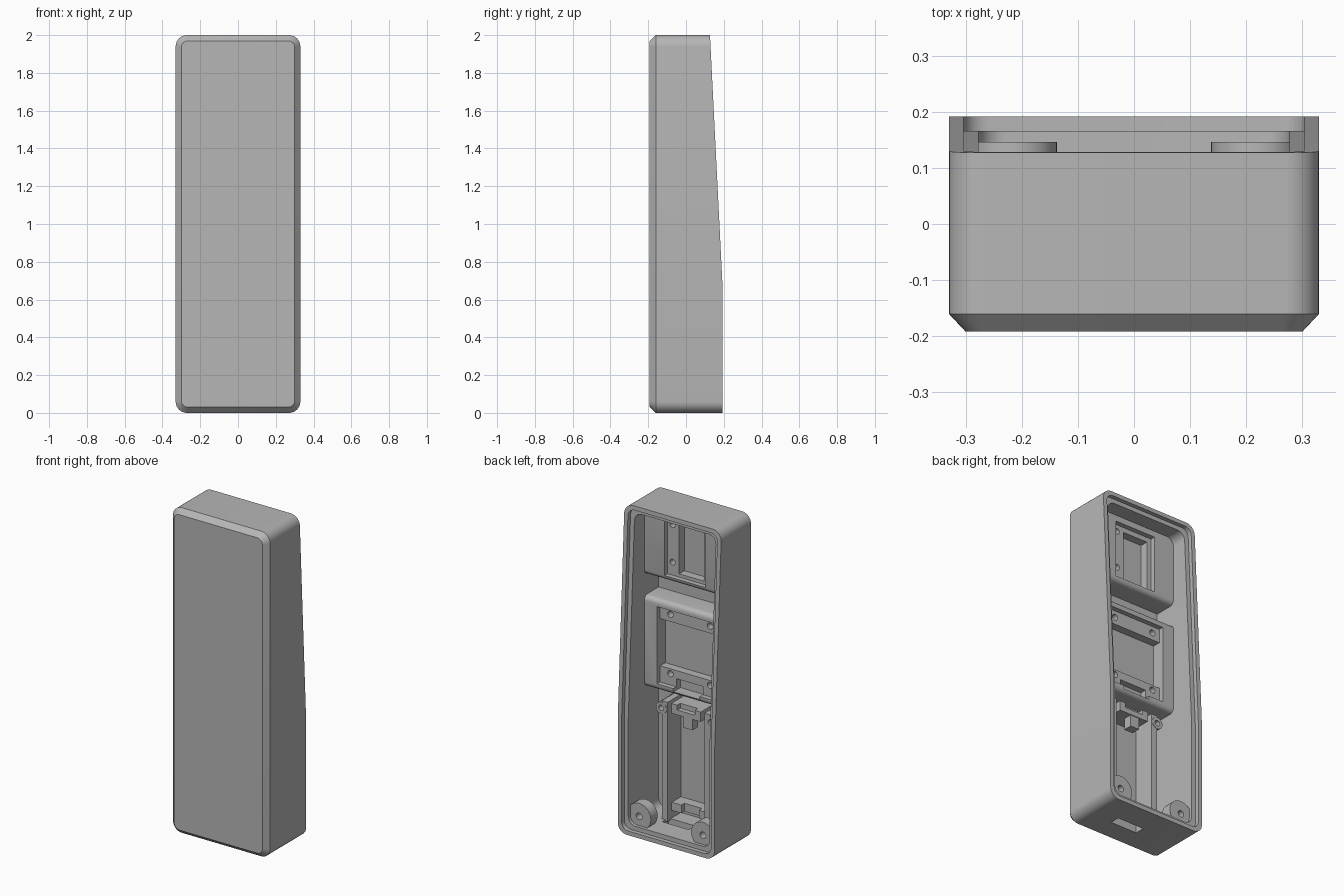
import bpy, bmesh, math
from mathutils import Vector

cube = bpy.data.objects.get("Cube")
if cube:
    bpy.data.objects.remove(cube, do_unlink=True)

grey = bpy.data.materials.new("plain_grey")
grey.use_nodes = True
colour = (0.47, 0.47, 0.47, 1)
grey.diffuse_color = colour
grey.node_tree.nodes["Principled BSDF"].inputs["Base Color"].default_value = colour

BACK, SLOPE_Z, SLOPE = 0.192, 0.7, -0.05


def finish(name, bm):
    bmesh.ops.recalc_face_normals(bm, faces=bm.faces)
    mesh = bpy.data.meshes.new(name)
    bm.to_mesh(mesh)
    bm.free()
    mesh.materials.append(grey)
    obj = bpy.data.objects.new(name, mesh)
    bpy.context.collection.objects.link(obj)
    return obj


def ring(bm, inset, r, y, steps=8):
    """Rounded rectangle in the xz plane, inset from the case outline."""
    hx, hz = 0.33 - inset, 1 - inset
    verts = []
    for i, (sx, sz) in enumerate([(1, 1), (-1, 1), (-1, -1), (1, -1)]):
        for k in range(steps + 1):
            a = math.pi / 2 * (i + k / steps)
            verts.append(bm.verts.new((sx * (hx - r) + r * math.cos(a), y,
                                       1 + sz * (hz - r) + r * math.sin(a))))
    return verts


def loft(name, rings, slant=None, keep_front=True):
    """Stack rounded rings along y; optionally trim with the sloped back plane."""
    bm = bmesh.new()
    loops = [ring(bm, *r) for r in rings]
    for lo, hi in zip(loops, loops[1:]):
        for i in range(len(lo)):
            j = (i + 1) % len(lo)
            bm.faces.new((lo[i], lo[j], hi[j], hi[i]))
    bm.faces.new(loops[0])
    bm.faces.new(loops[-1])
    if slant is not None:
        res = bmesh.ops.bisect_plane(
            bm, geom=bm.verts[:] + bm.edges[:] + bm.faces[:],
            plane_co=(0, BACK - slant, SLOPE_Z), plane_no=Vector((0, 1, -SLOPE)),
            clear_outer=keep_front, clear_inner=not keep_front)
        edges = [e for e in res["geom_cut"] if isinstance(e, bmesh.types.BMEdge)]
        bmesh.ops.holes_fill(bm, edges=[e for e in edges if e.is_boundary])
    return finish(name, bm)


def box(name, x0, x1, y0, y1, z0, z1, soften=()):
    """Box; soften lists the z levels whose rear long edges are rounded."""
    bm = bmesh.new()
    bmesh.ops.create_cube(bm, size=1)
    for v in bm.verts:
        v.co = ((x0, x1)[v.co.x > 0], (y0, y1)[v.co.y > 0], (z0, z1)[v.co.z > 0])
    edges = [e for e in bm.edges if all(abs(v.co.y - y1) < 1e-5 and
             any(abs(v.co.z - z) < 1e-5 for z in soften) for v in e.verts)
             and abs(e.verts[0].co.x - e.verts[1].co.x) > 0.01]
    if edges:
        bmesh.ops.bevel(bm, geom=edges, offset=0.03, segments=5, profile=0.5, affect='EDGES')
    return finish(name, bm)


def disc(name, x, z, y0, y1, r, r0=None, shift=(0, 0)):
    """Cylinder or skewed cone along y."""
    n, bm = 32, bmesh.new()
    r0 = r if r0 is None else r0
    ends = []
    for y, rad, dx, dz in ((y0, r0, *shift), (y1, r, 0, 0)):
        ends.append([bm.verts.new((x + dx + rad * math.cos(2 * math.pi * i / n), y,
                                   z + dz + rad * math.sin(2 * math.pi * i / n))) for i in range(n)])
    for i in range(n):
        j = (i + 1) % n
        bm.faces.new((ends[0][i], ends[0][j], ends[1][j], ends[1][i]))
    for e in ends:
        bm.faces.new(e)
    return finish(name, bm)


def combine(obj, others, operation='DIFFERENCE'):
    for other in others:
        other.hide_render = True
        mod = obj.modifiers.new("boolean", 'BOOLEAN')
        mod.operation, mod.solver, mod.object = operation, 'EXACT', other
        bpy.context.view_layer.update()
        with bpy.context.temp_override(object=obj, active_object=obj):
            bpy.ops.object.modifier_apply(modifier=mod.name)
        bpy.data.objects.remove(other, do_unlink=True)
    return obj


parts = []

# Hollow case: chamfered front, sloped back, stepped rim and port slot
case = loft("case", [(0.03, 0.035, -0.192), (0, 0.06, -0.16), (0, 0.06, BACK)], slant=0)
slot = box("slot_cutter", -0.04, 0.14, -0.03, 0.03, -0.1, 0.1)
combine(case, [
    loft("cavity_cutter", [(0.053, 0.05, -0.13), (0.053, 0.05, 0.3)]),
    loft("rim_cutter", [(0.026, 0.045, BACK - 0.026), (0.026, 0.045, 0.3)]),
    loft("sloped_rim_cutter", [(0.026, 0.045, 0), (0.026, 0.045, 0.3)], slant=0.026, keep_front=False),
    slot])
parts.append(case)

# Display mount: full width block with a recess, screw strips and a connector notch
mount = box("display_mount", -0.28, 0.28, -0.135, 0.01, 0.84, 1.4, soften=(0.84, 1.4))
cuts = [box("recess", -0.2, 0.19, -0.02, 0.1, 0.88, 1.355),
        box("window", -0.2, 0.19, -0.07, 0.1, 0.98, 1.27),
        box("notch", -0.1, 0.08, -0.06, 0.1, 0.86, 0.93)]
cuts += [disc("hole", x, z, -0.06, 0.1, 0.019) for x in (-0.15, 0.12) for z in (0.95, 1.315)]
parts.append(combine(mount, cuts))

# Sensor mount at the top: block with side strips around a window
mount = box("sensor_mount", -0.28, 0.28, -0.135, 0.01, 1.53, 1.955, soften=(1.53,))
cuts = [box("recess", -0.14, 0.14, -0.02, 0.1, 1.56, 1.91),
        box("window", -0.11, 0.06, -0.07, 0.1, 1.58, 1.88)]
cuts += [disc("hole", 0.105, z, -0.06, 0.1, 0.018) for z in (1.64, 1.87)]
parts.append(combine(mount, cuts))

# Battery bay rails with screw tabs, and screw bosses in the lower corners
for side, label in ((1, "left"), (-1, "right")):
    x0, x1 = sorted((side * 0.125, side * 0.165))
    rail = box(label + "_battery_rail", x0, x1, -0.135, 0, 0.045, 0.78)
    combine(rail, [disc("tab", side * 0.168, 0.735, -0.135, 0.002, 0.036)], 'UNION')
    combine(rail, [disc("hole", side * 0.168, 0.735, -0.06, 0.1, 0.017)])
    parts.append(rail)
    boss = disc(label + "_screw_boss", side * 0.217, 0.11, 0.08, 0.146, 0.08)
    combine(boss, [disc("hole", side * 0.217, 0.11, 0.1, 0.2, 0.02)])
    parts.append(boss)
    parts.append(disc(label + "_boss_support", side * 0.217, 0.11, -0.02, 0.082, 0.078,
                      r0=0.02, shift=(side * 0.055, -0.055)))

# Battery end brackets
parts.append(combine(box("upper_battery_bracket", -0.1, 0.1, -0.135, 0, 0.72, 0.78),
                     [box("notch", -0.06, 0.06, -0.03, 0.1, 0.75, 0.8)]))
parts.append(box("upper_battery_clip", -0.04, 0.02, -0.06, -0.005, 0.65, 0.725))
parts.append(combine(box("lower_battery_bracket", -0.126, 0.126, -0.135, -0.04, 0.1, 0.15),
                     [box("notch", -0.06, 0.06, -0.07, 0.1, 0.09, 0.16)]))

# Smooth the rounded surfaces and keep the edges crisp
bpy.ops.object.select_all(action='DESELECT')
for obj in parts:
    obj.select_set(True)
bpy.context.view_layer.objects.active = case
bpy.ops.object.shade_smooth_by_angle(angle=math.radians(28))
